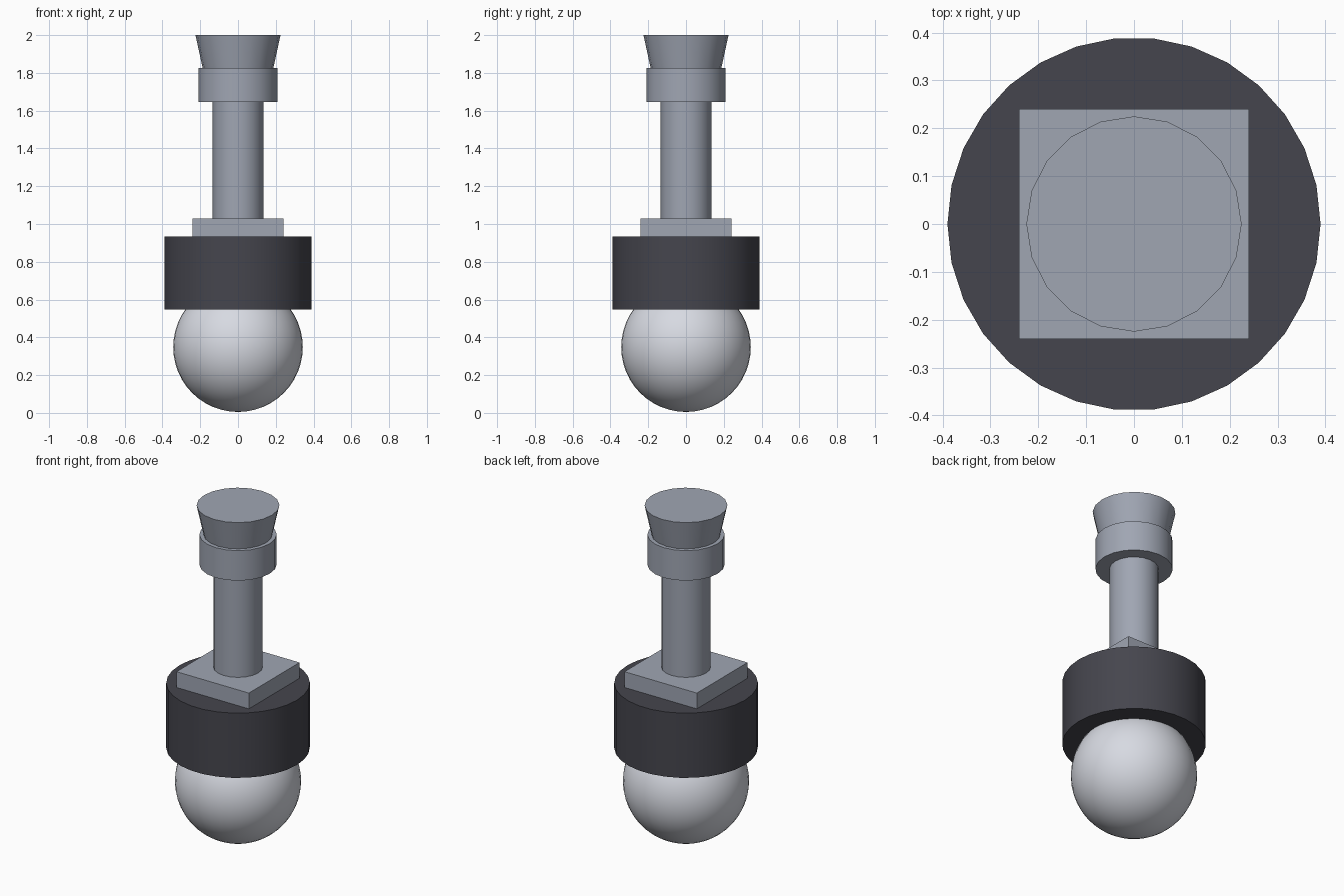
import bpy
from math import radians

cube = bpy.data.objects.get("Cube")
if cube:
    bpy.data.objects.remove(cube, do_unlink=True)


def make_material(name, rgb):
    mat = bpy.data.materials.new(name)
    mat.use_nodes = True
    colour = (*rgb, 1)
    mat.diffuse_color = colour
    mat.node_tree.nodes["Principled BSDF"].inputs["Base Color"].default_value = colour
    return mat


steel = make_material("steel grey", (0.35, 0.38, 0.45))
charcoal = make_material("charcoal", (0.06, 0.06, 0.075))
pearl = make_material("pearl grey", (0.68, 0.70, 0.76))


def finish(name, mat, smooth=True):
    obj = bpy.context.object
    obj.name = obj.data.name = name
    obj.data.materials.append(mat)
    if smooth:
        bpy.ops.object.shade_smooth_by_angle(angle=radians(30))
    return obj


def turned(name, mat, sides, bottom, top, r_bottom, r_top):
    """Upright round part whose first corner lies on the x axis."""
    bpy.ops.mesh.primitive_cone_add(
        vertices=sides, radius1=r_bottom, radius2=r_top, depth=top - bottom,
        location=(0, 0, (bottom + top) / 2), rotation=(0, 0, radians(90)))
    return finish(name, mat)


# Ball at the foot
bpy.ops.mesh.primitive_uv_sphere_add(segments=40, ring_count=24, radius=0.343,
                                     location=(0, 0, 0.35))
ball = finish("ball", pearl)
ball.location.z = 0.343 + 0.005

# Dark drum holding the ball
turned("ball_housing", charcoal, 30, 0.547, 0.935, 0.39, 0.39)

# Square mounting plate
bpy.ops.mesh.primitive_cube_add(size=1, location=(0, 0, 0.982))
plate = finish("mounting_plate", steel, smooth=False)
plate.scale = (0.48, 0.48, 0.095)

# Stem, collar and flared cap
turned("stem", steel, 20, 1.03, 1.645, 0.134, 0.134)
turned("collar", steel, 20, 1.645, 1.825, 0.21, 0.21)
turned("flared_cap", steel, 20, 1.825, 2.0, 0.187, 0.225)
